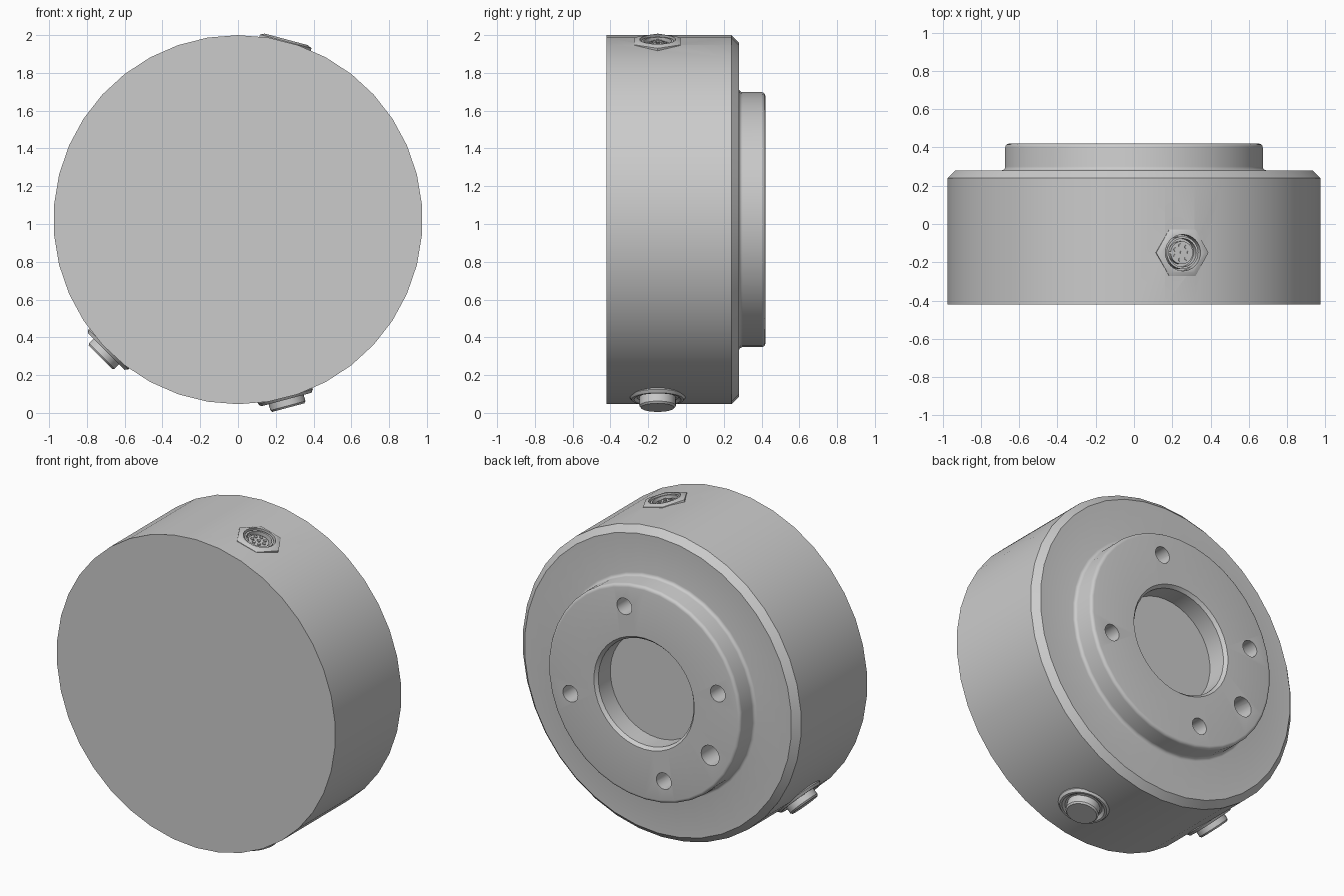
import bpy, bmesh
from math import pi, sin, cos, radians
from mathutils import Matrix

if "Cube" in bpy.data.objects:
    bpy.data.objects.remove(bpy.data.objects["Cube"])

CENTRE_Z = 1.023
BOLT_RADIUS = 0.535

metal = bpy.data.materials.new("plain grey metal")
metal.use_nodes = True
metal.diffuse_color = (0.6, 0.6, 0.6, 1)
metal.node_tree.nodes["Principled BSDF"].inputs["Base Color"].default_value = (0.6, 0.6, 0.6, 1)


def lathe(name, profile, sides, matrix, phase=0.0):
    """Closed solid of revolution from (radius, height) points around local z."""
    bm = bmesh.new()
    rings = []
    for r, h in profile:
        rings.append([bm.verts.new((r * cos(phase + 2 * pi * i / sides),
                                    r * sin(phase + 2 * pi * i / sides), h))
                      for i in range(sides)])
    for a, b in zip(rings, rings[1:]):
        for i in range(sides):
            j = (i + 1) % sides
            bm.faces.new((a[i], a[j], b[j], b[i]))
    bm.faces.new(rings[0][::-1])
    bm.faces.new(rings[-1])
    bmesh.ops.recalc_face_normals(bm, faces=bm.faces)
    mesh = bpy.data.meshes.new(name)
    bm.to_mesh(mesh)
    bm.free()
    mesh.materials.append(metal)
    obj = bpy.data.objects.new(name, mesh)
    obj.matrix_world = matrix
    bpy.context.collection.objects.link(obj)
    return obj


def select(obj):
    bpy.ops.object.select_all(action='DESELECT')
    obj.select_set(True)
    bpy.context.view_layer.objects.active = obj


def cut(target, cutters):
    bpy.context.view_layer.update()
    select(target)
    for cutter in cutters:
        cutter.hide_render = True
        mod = target.modifiers.new("cut", 'BOOLEAN')
        mod.operation = 'DIFFERENCE'
        mod.solver = 'EXACT'
        mod.object = cutter
        bpy.ops.object.modifier_apply(modifier=mod.name)


def arc(cr, ch, radius, start, end, steps=4):
    """Quarter-round points for a profile."""
    return [(cr + radius * cos(radians(start + (end - start) * k / steps)),
             ch + radius * sin(radians(start + (end - start) * k / steps)))
            for k in range(steps + 1)]


def rim_frame(degrees):
    """Frame on the rim whose z points outward, measured from the main axis."""
    return (Matrix.Translation((0, -0.15, CENTRE_Z))
            @ Matrix.Rotation(radians(90 - degrees), 4, 'Y'))


# Main body: drum, chamfer, raised hub and central recess
axis = Matrix.Translation((0, 0, CENTRE_Z)) @ Matrix.Rotation(-pi / 2, 4, 'X')
profile = [(0.977, -0.42), (0.977, 0.24), (0.937, 0.28)]
profile += arc(0.695, 0.30, 0.02, 270, 180)
profile += arc(0.655, 0.40, 0.02, 0, 90)
profile += [(0.352, 0.42), (0.335, 0.40), (0.335, 0.28)]
body = lathe("drum_body", profile, 38, axis, pi / 2)

# Four bolt holes and one larger locating hole in the hub
cutters = []
for angle, radius in ((75, 0.052), (165, 0.052), (255, 0.052), (345, 0.052), (210, 0.063)):
    a = radians(angle)
    place = Matrix.Translation((BOLT_RADIUS * cos(a), 0, BOLT_RADIUS * sin(a))) @ axis
    cutters.append(lathe("hole_cutter", [(radius, 0.28), (radius, 0.5)], 24, place))

# Hexagonal socket on top, with a round well through it and the drum
socket = rim_frame(75)
nut = lathe("socket_hex_nut", [(0.141, 0.93), (0.141, 0.977), (0.118, 0.988)], 6, socket)
well = lathe("well_cutter", [(0.095, 0.92), (0.095, 1.1)], 32, socket)
cut(body, cutters + [well])
cut(nut, [well])
for cutter in cutters + [well]:
    bpy.data.objects.remove(cutter)

# Socket inside: sleeve, pin insert, key and contacts
parts = [body, nut]
parts.append(lathe("socket_sleeve", [(0.085, 0.91), (0.085, 0.98), (0.074, 0.98), (0.074, 0.925)],
                   32, socket))
parts.append(lathe("socket_insert", [(0.06, 0.915), (0.06, 0.965)], 32, socket))
key = socket @ Matrix.Translation((-0.067, 0, 0)) @ Matrix.Diagonal((1, 0.6, 1, 1))
parts.append(lathe("socket_key", [(0.014, 0.915), (0.014, 0.97)], 4, key, pi / 4))
for i in range(8):
    offset = 0.038 if i else 0
    spot = socket @ Matrix.Translation((offset * cos(2 * pi * i / 7), offset * sin(2 * pi * i / 7), 0))
    parts.append(lathe(f"socket_contact_{i + 1}", [(0.01, 0.96), (0.01, 0.972)], 12, spot))

# Two capped plugs low on the rim
for name, angle in (("right", 225), ("bottom", 285)):
    frame = rim_frame(angle)
    parts.append(lathe(name + "_plug_seat",
                       [(0.15, 0.93), (0.15, 0.97), (0.138, 0.986), (0.125, 0.986), (0.1, 0.965)],
                       36, frame))
    parts.append(lathe(name + "_plug_cap",
                       [(0.096, 0.95), (0.096, 1.02), (0.088, 1.03)], 36, frame))

for part in parts:
    select(part)
    bpy.ops.object.shade_smooth_by_angle(angle=radians(30))
